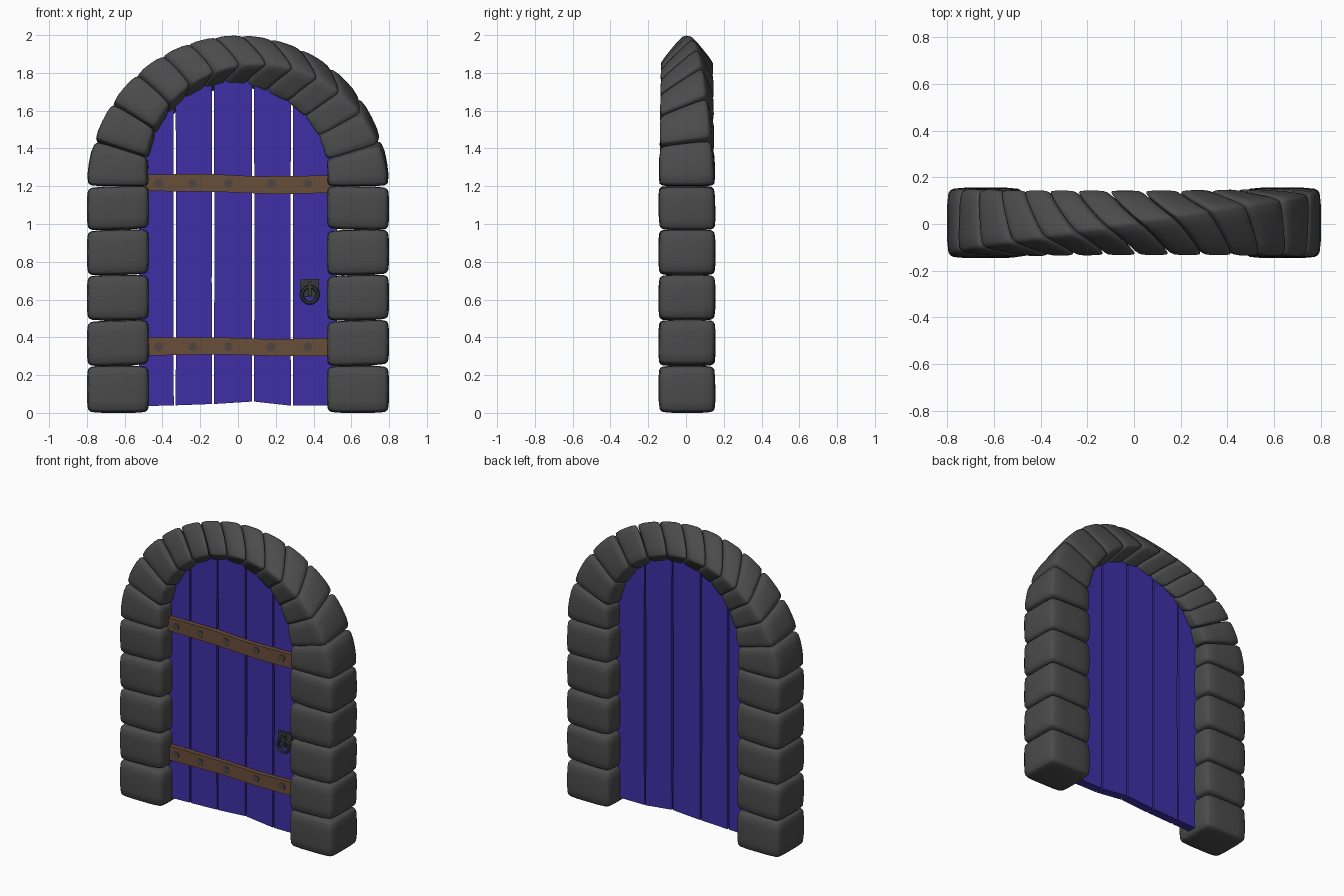
import bpy, bmesh, math, random
from mathutils import Vector

if "Cube" in bpy.data.objects:
    bpy.data.objects.remove(bpy.data.objects["Cube"])
random.seed(4)


def material(name, rgb):
    m = bpy.data.materials.new(name)
    m.diffuse_color = (*rgb, 1)
    m.use_nodes = True
    m.node_tree.nodes["Principled BSDF"].inputs["Base Color"].default_value = m.diffuse_color
    return m


STONE = material("dark_stone", (0.07, 0.07, 0.07))
PURPLE = material("purple_wood", (0.05, 0.028, 0.38))
BROWN = material("brown_wood", (0.14, 0.075, 0.04))
NAIL = material("nail_grey", (0.075, 0.062, 0.055))
IRON = material("dark_iron", (0.04, 0.04, 0.04))


def finish(name, bm, mat, smooth=False):
    bmesh.ops.recalc_face_normals(bm, faces=bm.faces)
    me = bpy.data.meshes.new(name)
    bm.to_mesh(me)
    bm.free()
    me.materials.append(mat)
    for p in me.polygons:
        p.use_smooth = smooth
    ob = bpy.data.objects.new(name, me)
    bpy.context.collection.objects.link(ob)
    return ob


def prism(name, outline, y0, y1, mat):
    """Extrude an (x, z) outline from y0 to y1."""
    bm = bmesh.new()
    front = [bm.verts.new((x, y0, z)) for x, z in outline]
    back = [bm.verts.new((x, y1, z)) for x, z in outline]
    bm.faces.new(front)
    bm.faces.new(back[::-1])
    n = len(outline)
    for i in range(n):
        j = (i + 1) % n
        bm.faces.new((front[i], back[i], back[j], front[j]))
    return finish(name, bm, mat)


def stone(name, place):
    """Rounded block; place maps (u radial, v depth, w along) to a position."""
    bm = bmesh.new()
    bmesh.ops.create_cube(bm, size=2)
    bmesh.ops.subdivide_edges(bm, edges=bm.edges[:], cuts=5, use_grid_fill=True)
    for v in bm.verts:
        c = Vector([math.sin(a * math.pi / 2) for a in v.co])
        c /= sum(abs(a) ** 8 for a in c) ** (1 / 8)
        v.co = place(*c)
    finish(name, bm, STONE, True)


# jamb stones, stacked on both sides
levels = [0.0, 0.25, 0.49, 0.73, 0.97, 1.2]
for side, label in ((-1, "left"), (1, "right")):
    for i in range(5):
        z0, z1 = levels[i], levels[i + 1]
        tilt = random.uniform(-0.006, 0.006)

        def place(u, v, w):
            z = (z0 + z1) / 2 + w * (z1 - z0) / 2 + tilt * u * (i > 0)
            return (side * (0.635 + 0.165 * u), 0.005 + 0.15 * v + tilt * 0.5 * w, z)
        stone(f"{label}_jamb_stone_{i + 1}", place)

# arch stones: the section turns a quarter from jamb to jamb and the joints skew at the top
joints = [0, 17, 31.5, 45, 57, 68.5, 80, 92, 104.5, 117.5, 131, 146, 162.5, 180]
for i in range(13):
    a0, a1 = math.radians(joints[i]), math.radians(joints[i + 1])

    def place(u, v, w):
        a = (a0 + a1) / 2 + w * (a1 - a0) / 2
        t = a / math.pi
        t = 0.5 * t + 0.5 * t * t * (3 - 2 * t)
        top = math.sin(a)
        radius = 0.635 + 0.025 * top + (0.165 - 0.015 * top) * ((1 - t) * u - t * v)
        y = 0.15 * ((1 - t) * v + t * u)
        a -= y * top ** 2 / 0.66
        return (-radius * math.cos(a), 0.005 + y, 1.2 + radius * math.sin(a))
    stone(f"arch_stone_{i + 1}", place)

# door planks with arched tops and uneven bottoms
seams = [-0.53, -0.335, -0.132, 0.08, 0.285, 0.53]
lows = [0.035, 0.04, 0.047, 0.06, 0.038, 0.038]
for i in range(5):
    xa, xb = seams[i] + 0.005, seams[i + 1] - 0.005
    outline = [(xa, lows[i]), (xb, lows[i + 1]), (xb - 0.002, 0.7)]
    for k in range(7):
        x = xb + (xa - xb) * k / 6
        outline.append((x, 1.2 + math.sqrt(0.57 ** 2 - x * x)))
    outline.append((xa + 0.002, 0.9))
    prism(f"door_plank_{i + 1}", outline, -0.03, 0.03, PURPLE)


def disc(x, z, r, n=8):
    return [(x + r * math.cos(2 * math.pi * (k + 0.5) / n),
             z + r * math.sin(2 * math.pi * (k + 0.5) / n)) for k in range(n)]


# cross bands with nails
bands = {
    "lower_band": (0.35, [(-0.5, 0.303), (-0.1, 0.31), (0.18, 0.302), (0.5, 0.302),
                          (0.5, 0.397), (0.18, 0.39), (-0.05, 0.398), (-0.5, 0.4)]),
    "upper_band": (1.215, [(-0.51, 1.175), (-0.1, 1.17), (0.2, 1.158), (0.5, 1.165),
                           (0.5, 1.257), (0.1, 1.252), (-0.15, 1.265), (-0.51, 1.262)]),
}
for name, (z, outline) in bands.items():
    prism(name, outline, -0.06, -0.025, BROWN)
    for k, x in enumerate((-0.42, -0.24, -0.05, 0.175, 0.37)):
        prism(f"{name}_nail_{k + 1}", disc(x, z, 0.024), -0.064, -0.055, NAIL)

# handle: plate, staple and ring
prism("handle_plate", [(0.328, 0.615), (0.432, 0.61), (0.428, 0.71), (0.33, 0.707)],
      -0.042, -0.025, IRON)
prism("handle_staple", [(0.37, 0.62), (0.39, 0.62), (0.39, 0.695), (0.37, 0.695)],
      -0.068, -0.04, IRON)
bpy.ops.mesh.primitive_torus_add(major_segments=10, minor_segments=6, major_radius=0.043,
                                 minor_radius=0.01, location=(0.38, -0.058, 0.625),
                                 rotation=(math.pi / 2, 0, 0))
ring = bpy.context.object
ring.name = "handle_ring"
ring.data.materials.append(IRON)
